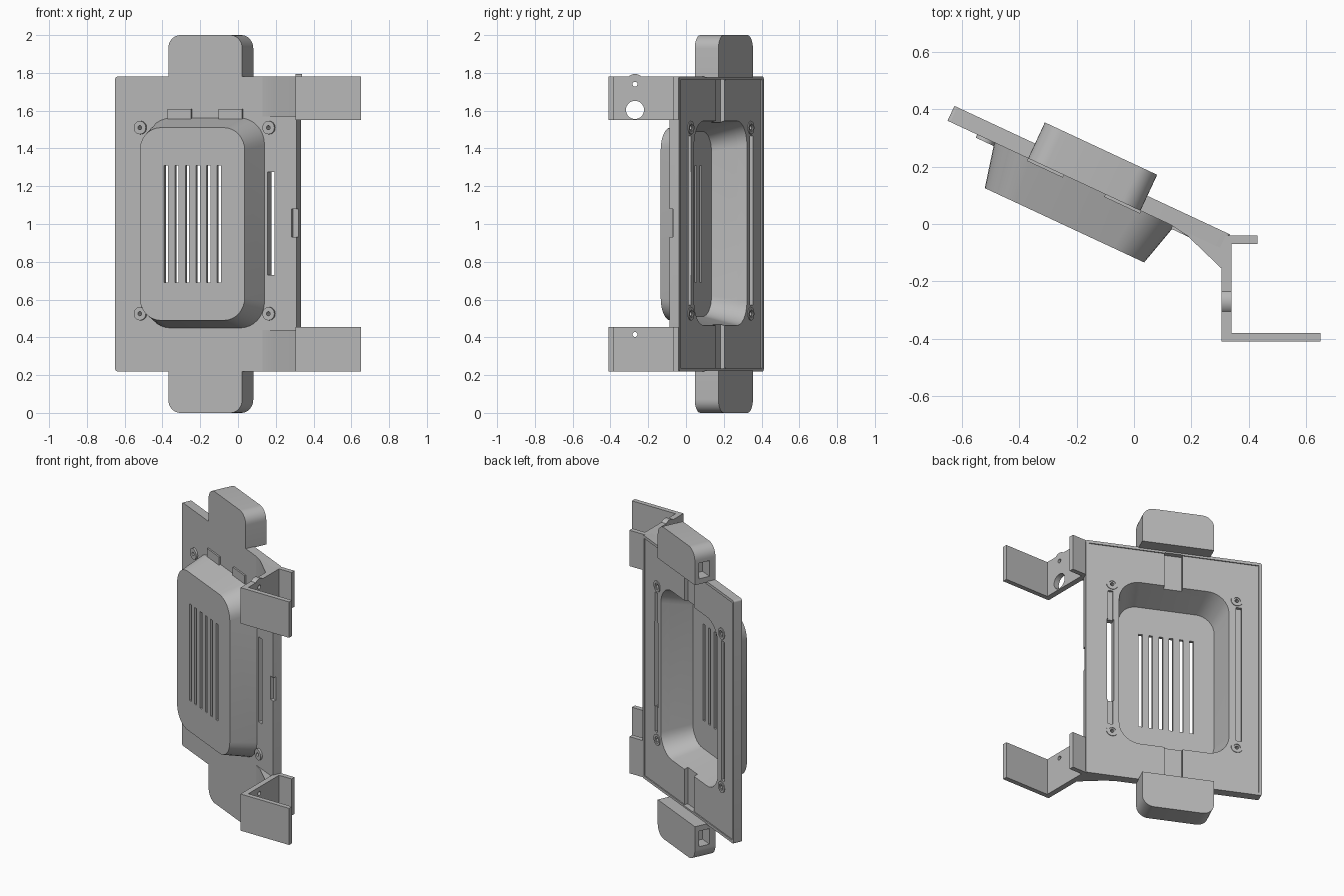
import bpy, bmesh, math
from mathutils import Matrix, Vector

cube = bpy.data.objects.get("Cube")
if cube:
    bpy.data.objects.remove(cube, do_unlink=True)

grey = bpy.data.materials.new("plain grey")
grey.use_nodes = True
grey.diffuse_color = (0.48, 0.48, 0.48, 1)
grey.node_tree.nodes["Principled BSDF"].inputs["Base Color"].default_value = (0.48, 0.48, 0.48, 1)

# Panel frame: x along the panel, y out of its back, z up
TILT = Matrix.Translation((-0.65, 0.36, 0)) @ Matrix.Rotation(math.radians(-25), 4, 'Z')
WORLD = Matrix.Identity(4)
parts = []


def finish(name, bm, frame):
    bmesh.ops.recalc_face_normals(bm, faces=bm.faces)
    mesh = bpy.data.meshes.new(name)
    bm.to_mesh(mesh)
    bm.free()
    mesh.materials.append(grey)
    ob = bpy.data.objects.new(name, mesh)
    bpy.context.collection.objects.link(ob)
    ob.matrix_world = frame
    parts.append(ob)
    return ob


def ring(v, u0, u1, z0, z1, low=0.0, high=0.0):
    """Rectangle at depth v with rounded low and high corners."""
    pts = []
    corners = [(u0, z0, 1, 1, low, 180), (u1, z0, -1, 1, low, 270),
               (u1, z1, -1, -1, high, 0), (u0, z1, 1, -1, high, 90)]
    for u, z, su, sz, r, start in corners:
        steps = 8 if r else 0
        for i in range(steps + 1):
            a = math.radians(start + 90 * i / max(steps, 1))
            pts.append(Vector((u + su * r + r * math.cos(a), v, z + sz * r + r * math.sin(a)))
                       if r else Vector((u, v, z)))
    return pts


def loft(name, first, last, frame=TILT):
    bm = bmesh.new()
    a = [bm.verts.new(p) for p in first]
    b = [bm.verts.new(p) for p in last]
    bm.faces.new(a)
    bm.faces.new(b)
    n = len(a)
    for i in range(n):
        j = (i + 1) % n
        bm.faces.new((a[i], a[j], b[j], b[i]))
    return finish(name, bm, frame)


def block(name, u0, u1, v0, v1, z0, z1, low=0.0, high=0.0, frame=TILT):
    return loft(name, ring(v0, u0, u1, z0, z1, low, high),
                ring(v1, u0, u1, z0, z1, low, high), frame)


def prism(name, outline, z0, z1):
    return loft(name, [Vector((x, y, z0)) for x, y in outline],
                [Vector((x, y, z1)) for x, y in outline], WORLD)


def rod(name, centre, r, length, axis, frame):
    bm = bmesh.new()
    turn = Matrix.Rotation(math.pi / 2, 4, axis)
    bmesh.ops.create_cone(bm, cap_ends=True, segments=32, radius1=r, radius2=r,
                          depth=length, matrix=Matrix.Translation(centre) @ turn)
    return finish(name, bm, frame)


def cut(ob, cutters):
    for c in cutters:
        c.hide_render = True
        mod = ob.modifiers.new("cut", 'BOOLEAN')
        mod.operation = 'DIFFERENCE'
        mod.solver = 'EXACT'
        mod.object = c
        bpy.context.view_layer.objects.active = ob
        bpy.ops.object.modifier_apply(modifier=mod.name)


def discard(cutters):
    for c in cutters:
        parts.remove(c)
        bpy.data.objects.remove(c, do_unlink=True)


# Main panel and hollow tub
panel = block("back_panel", 0, 1.06, 0, 0.057, 0.22, 1.78, 0.012, 0.012)
tub = loft("front_tub", ring(0, 0.18, 0.872, 0.45, 1.56, 0.14, 0.14),
           ring(-0.158, 0.217, 0.83, 0.49, 1.51, 0.12, 0.12))
cavity = loft("cavity", ring(0.08, 0.19, 0.865, 0.455, 1.555, 0.13, 0.13),
              ring(-0.138, 0.236, 0.811, 0.51, 1.49, 0.11, 0.11))
vents = [block("vent", 0.36 + 0.0615 * i, 0.383 + 0.0615 * i, -0.2, -0.1, 0.69, 1.31)
         for i in range(6)]
cut(tub, [cavity] + vents)

# Panel recess, grooves, slot and edge notch
reliefs = [block("recess", 0.018, 1.042, 0.05, 0.08, 0.238, 1.762),
           block("side_groove", 0.12, 0.155, 0.03, 0.08, 0.57, 1.465),
           block("slot", 0.89, 0.93, -0.05, 0.08, 0.73, 1.275),
           block("other_groove", 0.895, 0.925, 0.035, 0.08, 0.57, 1.465),
           block("upper_channel", 0.475, 0.585, 0.025, 0.08, 1.5, 1.765),
           block("lower_channel", 0.475, 0.585, 0.025, 0.08, 0.235, 0.5),
           block("notch", 1.03, 1.1, -0.02, 0.02, 0.93, 1.08)]
cut(panel, [cavity] + reliefs)

# Screw bosses
for u in (0.149, 0.9):
    for z in (0.525, 1.51):
        boss = rod("screw_boss", (u, 0.0215, z), 0.035, 0.067, 'X', TILT)
        hole = rod("hole", (u, 0, z), 0.011, 0.3, 'X', TILT)
        sink = rod("sink", (u, 0.06, z), 0.02, 0.03, 'X', TILT)
        cut(panel, [hole])
        cut(boss, [hole, sink])
        discard([hole, sink])
discard([cavity] + vents + reliefs)

# Catches above the tub
for u in (0.31, 0.607):
    block("catch", u, u + 0.138, -0.01, 0.01, 1.55, 1.61)

# End housings with side ports
for name, z0, z1, low, high, p in (("upper_housing", 1.775, 2.0, 0, 0.07, 1.81),
                                   ("lower_housing", 0.0, 0.225, 0.07, 0, 0.09)):
    housing = block(name, 0.31, 0.742, 0, 0.138, z0, z1, low, high)
    port = block("port", 0.25, 0.39, 0.04, 0.11, p, p + 0.1)
    cut(housing, [port])
    discard([port])

# Angled mounting brackets
ARM = [(0.305, -0.41), (0.65, -0.41), (0.65, -0.38), (0.34, -0.38), (0.34, -0.07),
       (0.43, -0.07), (0.43, -0.04), (0.32, -0.04), (0.305, -0.07)]
WEDGE = [(0.13, -0.004), (0.185, -0.04), (0.305, -0.155), (0.33, -0.15), (0.33, -0.05), (0.3, -0.07)]
for side, z0, z1, w0, w1 in (("upper", 1.55, 1.78, 1.57, 1.78), ("lower", 0.22, 0.455, 0.22, 0.44)):
    arm = prism(side + "_bracket", ARM, z0, z1)
    prism(side + "_bracket_wedge", WEDGE, w0, w1)
    if side == "upper":
        lug = rod("bracket_lug", (0.3225, -0.27, 1.745), 0.049, 0.035, 'Y', WORLD)
        holes = [rod("hole", (0.32, -0.27, 1.74), 0.013, 0.2, 'Y', WORLD),
                 rod("cable_hole", (0.32, -0.27, 1.604), 0.048, 0.2, 'Y', WORLD)]
        cut(lug, holes[:1])
    else:
        holes = [rod("hole", (0.32, -0.27, 0.415), 0.013, 0.2, 'Y', WORLD)]
    cut(arm, holes)
    discard(holes)

# Smooth the rounded corners, keep edges sharp
bpy.ops.object.select_all(action='DESELECT')
for ob in parts:
    ob.select_set(True)
bpy.context.view_layer.objects.active = panel
bpy.ops.object.shade_smooth_by_angle(angle=math.radians(30))
